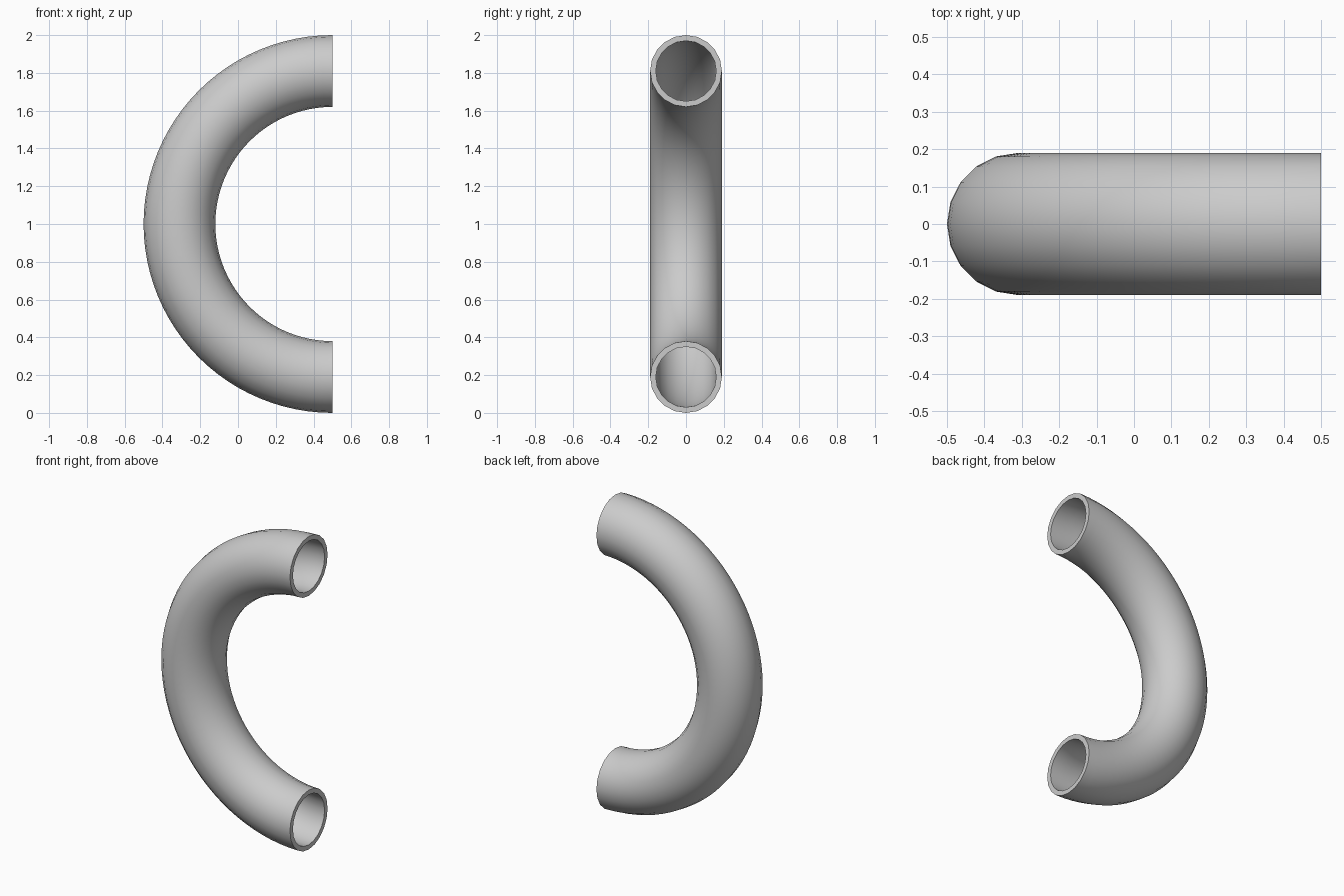
import bpy, bmesh
from math import sin, cos, pi, radians

if "Cube" in bpy.data.objects:
    bpy.data.objects.remove(bpy.data.objects["Cube"])

BEND_R, OUTER_R, INNER_R = 0.81, 0.19, 0.16   # bend radius, pipe radii
SIDES, STEPS = 20, 48
CX, CZ = 0.5, 1.0                              # centre of the bend

bm = bmesh.new()


def ring(angle, radius):
    """One circular cross-section at an angle along the bend."""
    verts = []
    for i in range(SIDES):
        t = 2 * pi * i / SIDES
        d = BEND_R + radius * cos(t)
        verts.append(bm.verts.new((CX - d * sin(angle), radius * sin(t), CZ + d * cos(angle))))
    return verts


def bridge(a, b):
    for i in range(SIDES):
        j = (i + 1) % SIDES
        bm.faces.new((a[i], a[j], b[j], b[i]))


# Outer and inner walls
outer = [ring(pi * k / STEPS, OUTER_R) for k in range(STEPS + 1)]
inner = [ring(pi * k / STEPS, INNER_R) for k in range(STEPS + 1)]
for k in range(STEPS):
    bridge(outer[k], outer[k + 1])
    bridge(inner[k + 1], inner[k])

# Flat rims at both open ends
bridge(inner[0], outer[0])
bridge(outer[-1], inner[-1])
bmesh.ops.recalc_face_normals(bm, faces=bm.faces)

mesh = bpy.data.meshes.new("pipe_bend")
bm.to_mesh(mesh)
bm.free()
pipe = bpy.data.objects.new("pipe_bend", mesh)
bpy.context.collection.objects.link(pipe)

# Smooth walls, crisp rims
bpy.context.view_layer.objects.active = pipe
pipe.select_set(True)
bpy.ops.object.shade_smooth_by_angle(angle=radians(30))
